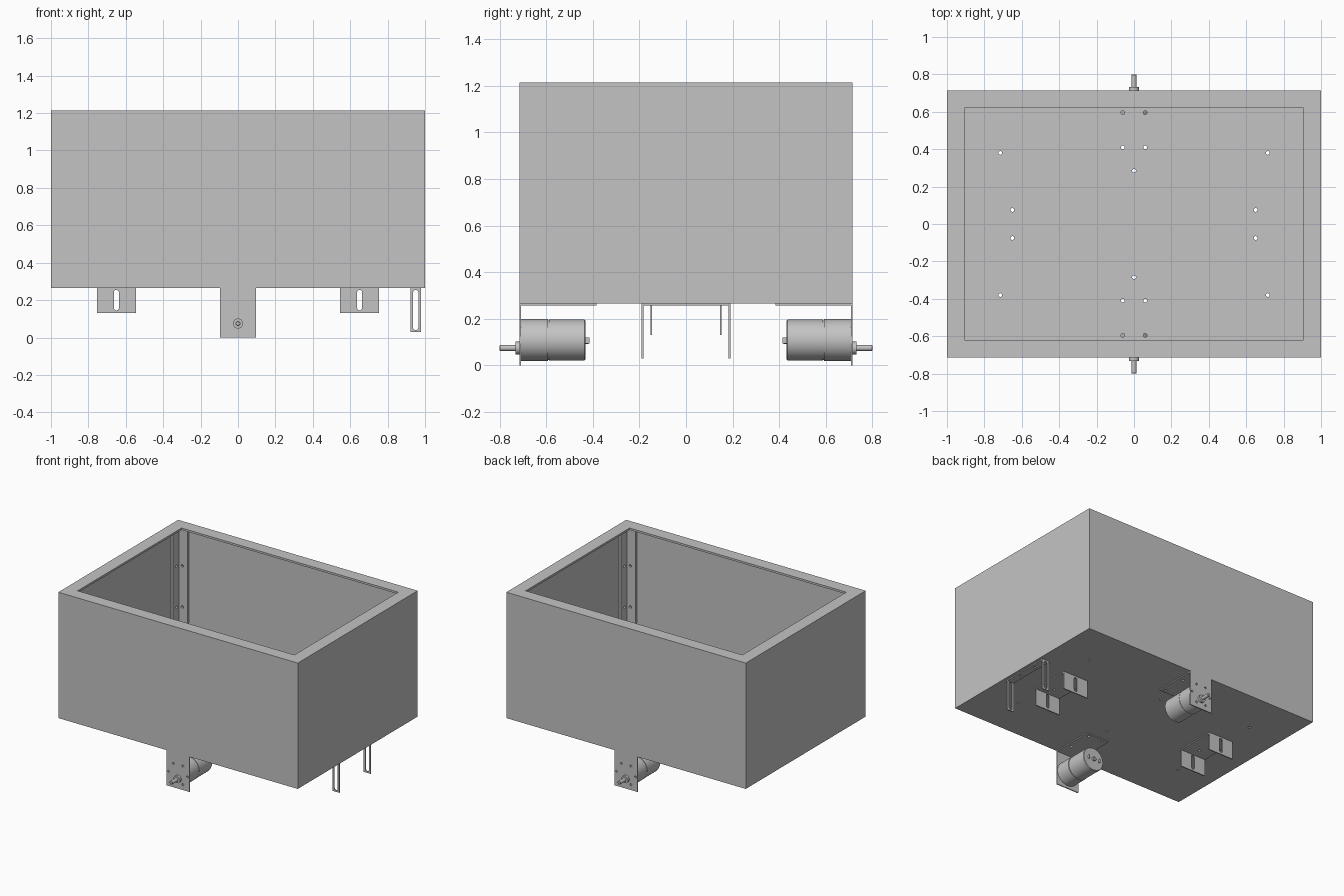
import bpy, bmesh
from math import pi, sin, cos
from mathutils import Matrix

cube = bpy.data.objects.get("Cube")
if cube:
    bpy.data.objects.remove(cube)

grey = bpy.data.materials.new("plain_grey")
grey.use_nodes = True
colour = (0.55, 0.55, 0.55, 1)
grey.diffuse_color = colour
grey.node_tree.nodes["Principled BSDF"].inputs["Base Color"].default_value = colour


def add_object(name, mesh):
    mesh.materials.clear()
    mesh.materials.append(grey)
    obj = bpy.data.objects.new(name, mesh)
    bpy.context.collection.objects.link(obj)
    return obj


def rect(x0, x1, y0, y1):
    return [(x0, y0), (x1, y0), (x1, y1), (x0, y1)]


def circle(x, y, r, n=16):
    return [(x + r * cos(2 * pi * i / n), y + r * sin(2 * pi * i / n)) for i in range(n)]


def slot(x, y0, y1, r, n=8):
    top = [(x + r * cos(pi * i / n), y1 - r + r * sin(pi * i / n)) for i in range(n + 1)]
    low = [(x - r * cos(pi * i / n), y0 + r - r * sin(pi * i / n)) for i in range(n + 1)]
    return top + low


TURNS = {
    "XY": Matrix.Identity(4),
    "XZ": Matrix.Rotation(pi / 2, 4, "X"),
    "YZ": Matrix.Rotation(pi / 2, 4, "Z") @ Matrix.Rotation(pi / 2, 4, "X"),
}


def plate(name, outline, holes, plane, low, high):
    """Sheet with holes, drawn in a plane and filling low..high along its normal."""
    curve = bpy.data.curves.new(name, "CURVE")
    curve.dimensions = "2D"
    curve.fill_mode = "BOTH"
    curve.extrude = (high - low) / 2
    for loop in [outline] + holes:
        spline = curve.splines.new("POLY")
        spline.points.add(len(loop) - 1)
        for point, (x, y) in zip(spline.points, loop):
            point.co = (x, y, 0, 1)
        spline.use_cyclic_u = True
        spline.use_smooth = False
    temp = bpy.data.objects.new(name, curve)
    mesh = bpy.data.meshes.new_from_object(temp)
    bpy.data.objects.remove(temp)
    bpy.data.curves.remove(curve)
    middle = (low + high) / 2
    shift = {"XY": (0, 0, middle), "XZ": (0, middle, 0), "YZ": (middle, 0, 0)}[plane]
    bm = bmesh.new()
    bm.from_mesh(mesh)
    bmesh.ops.remove_doubles(bm, verts=bm.verts, dist=0.0001)
    bm.transform(Matrix.Translation(shift) @ TURNS[plane])
    bmesh.ops.recalc_face_normals(bm, faces=bm.faces)
    for face in bm.faces:
        face.smooth = False
    bm.to_mesh(mesh)
    bm.free()
    return add_object(name, mesh)


def rod(name, profile, x, z, side, n=32):
    """Turned part along y from (distance from centre, radius) pairs."""
    bm = bmesh.new()
    rings = [[bm.verts.new((px, side * y, pz)) for px, pz in circle(x, z, r, n)]
             for y, r in profile]
    for a, b in zip(rings, rings[1:]):
        for i in range(n):
            j = (i + 1) % n
            bm.faces.new((a[i], a[j], b[j], b[i]))
    bm.faces.new(rings[0])
    bm.faces.new(rings[-1])
    bmesh.ops.recalc_face_normals(bm, faces=bm.faces)
    mesh = bpy.data.meshes.new(name)
    bm.to_mesh(mesh)
    bm.free()
    obj = add_object(name, mesh)
    bpy.ops.object.select_all(action="DESELECT")
    obj.select_set(True)
    bpy.context.view_layer.objects.active = obj
    bpy.ops.object.shade_smooth_by_angle(angle=pi / 6)
    return obj


SIDES = (-1, 1)
BASE, TOP, X, Y = 0.265, 1.215, 1.0, 0.715
SHEET, RIM, LEG = 0.008, 0.015, 0.095

# Open box: walls, top rim and drilled floor
plate("walls", rect(-X, X, -Y, Y), [rect(-X + SHEET, X - SHEET, -Y + SHEET, Y - SHEET)],
      "XY", BASE, TOP - RIM)
plate("top_rim", rect(-X, X, -Y, Y), [rect(-X + LEG, X - LEG, -Y + LEG, Y - LEG)],
      "XY", TOP - RIM, TOP)
floor_spots = [(0, 0.285), (0.715, 0.38), (0.65, 0.075), (0.06, 0.595), (0.06, 0.41)]
spots = sorted({(sx * x, sy * y) for x, y in floor_spots for sx in SIDES for sy in SIDES})
plate("floor", rect(-X + SHEET, X - SHEET, -Y + SHEET, Y - SHEET),
      [circle(x, y, 0.01) for x, y in spots], "XY", BASE, BASE + SHEET)

# Angle uprights in the inner corners
for sx in SIDES:
    for sy in SIDES:
        for plane, s, length, other, t in (("XZ", sx, X, sy * Y, sy), ("YZ", sy, Y, sx * X, sx)):
            edges = sorted((s * (length - SHEET), s * (length - LEG)))
            faces = sorted((other - t * SHEET, other - t * (SHEET + RIM)))
            holes = [circle(s * (length - 0.05), z, 0.01) for z in (0.58, 0.89)]
            plate("corner_upright", rect(*edges, BASE + SHEET, TOP - RIM), holes, plane, *faces)

for side in SIDES:
    # Motor bracket: drilled face and top flange
    faces = sorted((side * Y, side * (Y - SHEET)))
    screws = [(0.04, 0.18), (0.08, 0.11), (0.04, 0.04)]
    plate("motor_bracket_face", rect(-0.095, 0.095, 0, BASE),
          [circle(s * x, z, 0.008) for x, z in screws for s in SIDES]
          + [circle(0, 0.075, 0.028, 24)], "XZ", *faces)
    reach = sorted((side * (Y - SHEET), side * 0.385))
    plate("motor_bracket_flange", rect(-0.095, 0.095, *reach),
          [circle(s * 0.06, side * y, 0.01) for s in SIDES for y in (0.41, 0.595)],
          "XY", BASE - SHEET, BASE)

    # Geared motor with offset shaft and rear terminals
    rod("motor_body", [(0.707, 0.09), (0.593, 0.09), (0.593, 0.085), (0.587, 0.085),
                       (0.587, 0.088), (0.436, 0.088), (0.432, 0.084)], 0, 0.109, side, 48)
    rod("output_shaft", [(0.7, 0.027), (0.732, 0.027), (0.732, 0.013), (0.797, 0.013),
                         (0.8, 0.01)], 0, 0.075, side, 24)
    rod("rear_bearing", [(0.44, 0.014), (0.418, 0.014), (0.415, 0.011)], 0, 0.107, side, 20)
    for s in SIDES:
        ends = sorted((side * 0.435, side * 0.415))
        x0, x1 = sorted((s * 0.044, s * 0.05))
        plate("motor_terminal", rect(x0, x1, 0.095, 0.121), [], "XZ", *ends)


def hanger(name, x, half_width, reach, bottom, slot_bottom, slot_radius, drill):
    """U-shaped strap under the floor with a slotted tab at each end."""
    span = rect(x - half_width, x + half_width, -reach, reach)
    plate(name + "_strap", span, [circle(x, s * drill, 0.01) for s in SIDES],
          "XY", BASE - SHEET, BASE)
    for s in SIDES:
        faces = sorted((s * reach, s * (reach - SHEET)))
        plate(name + "_tab", rect(x - half_width, x + half_width, bottom, BASE - SHEET),
              [slot(x, slot_bottom, BASE - 0.01, slot_radius)], "XZ", *faces)


# Wide hangers on both sides, one narrow long hanger on the left
for s in SIDES:
    hanger("wide_hanger", s * 0.65, 0.105, 0.153, 0.13, 0.145, 0.013, 0.075)
hanger("long_hanger", 0.95, 0.029, 0.191, 0.03, 0.04, 0.014, 0.075)
